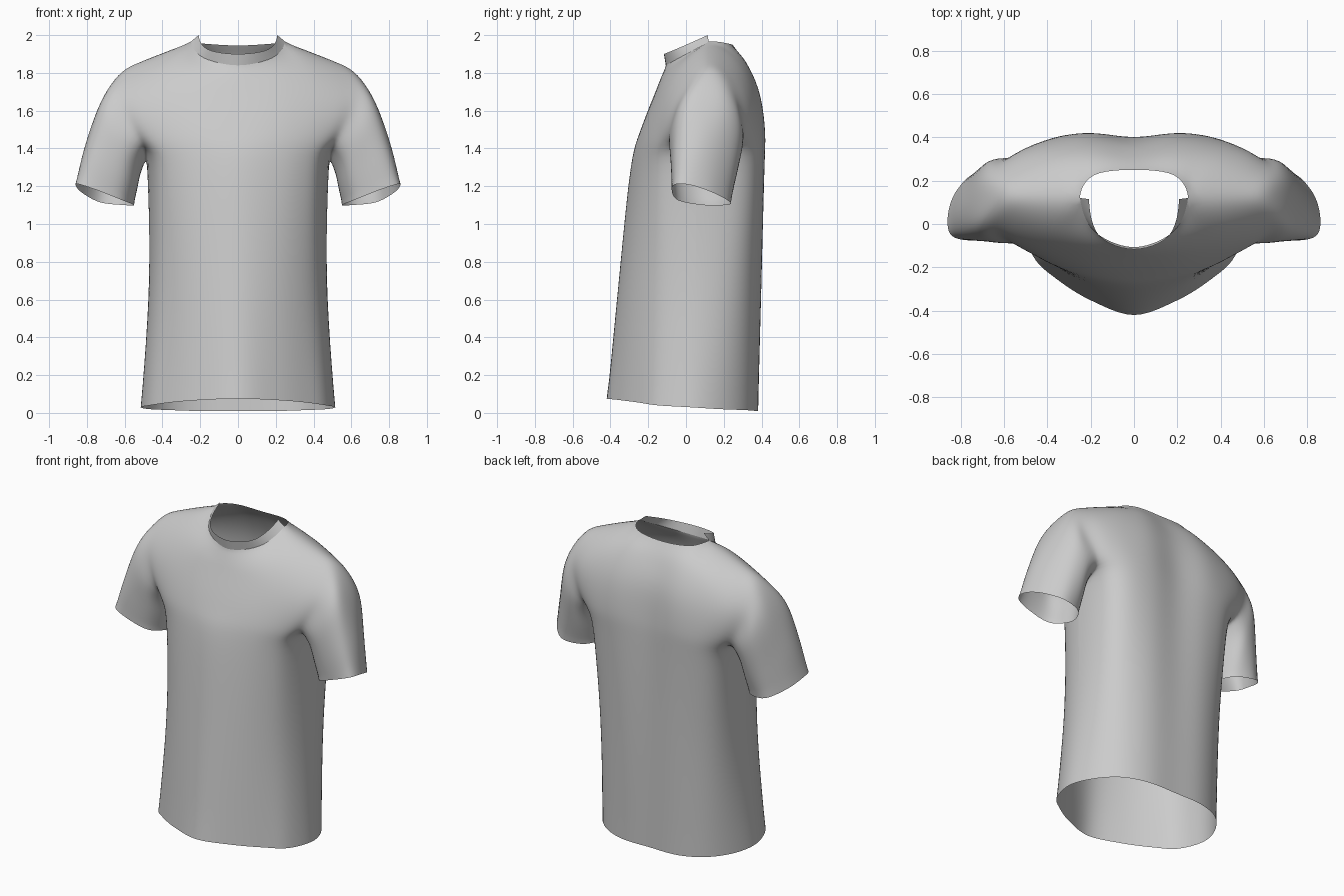
import bpy, bmesh
from mathutils import Vector as V

if "Cube" in bpy.data.objects:
    bpy.data.objects.remove(bpy.data.objects["Cube"])

K = 6  # subdivisions per control span


def spline(pts, before=None, after=None):
    """Catmull-Rom through pts, with optional neighbours past the ends."""
    p = [V(q) for q in pts]
    p = [V(before) if before else 2 * p[0] - p[1]] + p + [V(after) if after else 2 * p[-1] - p[-2]]
    out = []
    for i in range(1, len(p) - 2):
        a, b, c, d = p[i - 1:i + 3]
        for s in range(K):
            t = s / K
            out.append(0.5 * (2 * b + (c - a) * t + (2 * a - 5 * b + 4 * c - d) * t * t
                              + (3 * b - a - 3 * c + d) * t ** 3))
    return out + [p[-2]]


def flip(q):
    return V((-q[0], q[1], q[2]))


def loft(rows, before=None, after=None):
    """Smooth the stacked rows in the other direction; returns columns."""
    n = len(rows[0])
    before, after = before or [None] * n, after or [None] * n
    return [spline(col, before[i], after[i]) for i, col in enumerate(zip(*rows))]


def add_grid(bm, cols):
    vs = [[bm.verts.new(q) for q in c] for c in cols]
    for a, b in zip(vs, vs[1:]):
        for i in range(len(a) - 1):
            bm.faces.new((a[i], b[i], b[i + 1], a[i + 1]))


def finish(bm, name, relax=0):
    bmesh.ops.remove_doubles(bm, verts=bm.verts, dist=0.0005)
    inner = [v for v in bm.verts if not v.is_boundary]
    for _ in range(relax):
        bmesh.ops.smooth_vert(bm, verts=inner, factor=0.5, use_axis_x=True,
                              use_axis_y=True, use_axis_z=True)
    bmesh.ops.recalc_face_normals(bm, faces=bm.faces)
    me = bpy.data.meshes.new(name)
    bm.to_mesh(me)
    bm.free()
    ob = bpy.data.objects.new(name, me)
    bpy.context.collection.objects.link(ob)
    for f in me.polygons:
        f.use_smooth = True
    return ob


# Half panels: rows from hem to shoulder, points from centre to side / armhole
front = [
    [(0, -.42, .075), (.2, -.352, .068), (.36, -.252, .055), (.465, -.15, .04), (.515, .02, .03)],
    [(0, -.358, .7), (.19, -.312, .7), (.34, -.22, .7), (.43, -.11, .7), (.47, .05, .7)],
    [(0, -.295, 1.3), (.19, -.265, 1.3), (.33, -.21, 1.28), (.43, -.12, 1.27), (.48, .08, 1.315)],
    [(0, -.24, 1.5), (.2, -.225, 1.5), (.36, -.19, 1.47), (.46, -.145, 1.44), (.515, -.09, 1.43)],
    [(0, -.162, 1.7), (.2, -.15, 1.7), (.38, -.12, 1.68), (.52, -.09, 1.64), (.61, -.055, 1.62)],
    [(0, -.135, 1.77), (.19, -.1, 1.8), (.34, -.025, 1.845), (.48, .005, 1.81), (.61, .025, 1.755)],
    [(0, -.107, 1.84), (.182, -.035, 1.88), (.25, .12, 1.965), (.43, .12, 1.895), (.59, .12, 1.83)],
]
back = [
    [(0, .38, .01), (.2, .375, .01), (.36, .31, .015), (.47, .18, .02), (.515, .02, .03)],
    [(0, .395, .7), (.2, .397, .7), (.365, .335, .7), (.45, .22, .7), (.47, .05, .7)],
    [(0, .4, 1.3), (.2, .417, 1.3), (.375, .38, 1.28), (.463, .275, 1.27), (.48, .08, 1.315)],
    [(0, .395, 1.5), (.2, .42, 1.5), (.37, .4, 1.48), (.475, .355, 1.45), (.525, .295, 1.42)],
    [(0, .37, 1.7), (.2, .39, 1.7), (.38, .365, 1.69), (.52, .33, 1.66), (.615, .285, 1.62)],
    [(0, .31, 1.85), (.18, .315, 1.865), (.33, .28, 1.86), (.48, .245, 1.82), (.61, .215, 1.77)],
    [(0, .25, 1.945), (.185, .225, 1.955), (.25, .12, 1.965), (.43, .12, 1.895), (.59, .12, 1.83)],
]


def panel_rows(half, other, neck_turn):
    rows = []
    for i, r in enumerate(half):
        full = [flip(q) for q in r[:0:-1]] + [V(q) for q in r]
        if i <= 2:      # below the armpit the side seam runs on smoothly
            rows.append(spline(full, flip(other[i][3]), other[i][3]))
        elif i < 6:
            rows.append(spline(full))
        else:           # shoulder, neckline, shoulder
            rows.append(spline(full[:3])[:-1]
                        + spline(full[2:7], flip(neck_turn), neck_turn)[:-1]
                        + spline(full[6:]))
    return rows


def over_shoulder(row):
    """Neighbour points across the shoulder seam; none along the neckline."""
    return [None if 2 * K < i < 6 * K else q for i, q in enumerate(row)]


front_rows = panel_rows(front, back, (.23, .28, 2.05))
back_rows = panel_rows(back, front, (.2, -.02, 1.92))
front_cols = loft(front_rows, after=over_shoulder(back_rows[5]))
back_cols = loft(back_rows, after=over_shoulder(front_rows[5]))

# Sleeve rings: under, front low, mid, high, top, back high, mid, low
rings = [
    [(.512, .09, 1.265), (.565, -.075, 1.36), (.665, -.078, 1.5), (.715, -.015, 1.635),
     (.71, .1, 1.68), (.71, .22, 1.625), (.665, .295, 1.5), (.575, .28, 1.35)],
    [(.53, .09, 1.185), (.585, -.055, 1.24), (.70, -.08, 1.33), (.785, -.045, 1.41),
     (.805, .065, 1.435), (.775, .18, 1.385), (.70, .265, 1.3), (.59, .245, 1.22)],
    [(.55, .09, 1.10), (.61, -.04, 1.125), (.735, -.075, 1.175), (.84, -.055, 1.21),
     (.86, .03, 1.205), (.825, .145, 1.165), (.73, .235, 1.115), (.60, .205, 1.10)],
]


def seam(c):
    return front_cols[c][2 * K:] + back_cols[c][2 * K:][::-1][1:]


armhole = seam(-1)
inside = [q if a.z > 1.55 else None for a, q in zip(armhole, seam(-1 - K))]
sleeve_cols = loft([armhole] + [spline(r + r[:1], r[-1], r[1]) for r in rings], before=inside)

# Shirt body with both sleeves, welded along the seams and relaxed like cloth
bm = bmesh.new()
add_grid(bm, front_cols)
add_grid(bm, back_cols)
add_grid(bm, sleeve_cols)
add_grid(bm, [[flip(q) for q in c] for c in sleeve_cols])
finish(bm, "shirt_body", relax=6)

# Collar band standing up around the front of the neckline
neck = front_rows[-1][2 * K:6 * K + 1]
rim = [(0, -.117, 1.9), (.16, -.055, 1.925), (.208, .115, 2.0)]
turn = V((.17, .28, 2.08))
rim = spline([flip(q) for q in rim[:0:-1]] + [V(q) for q in rim], flip(turn), turn)
bm = bmesh.new()
add_grid(bm, loft([neck, rim]))
finish(bm, "collar")
